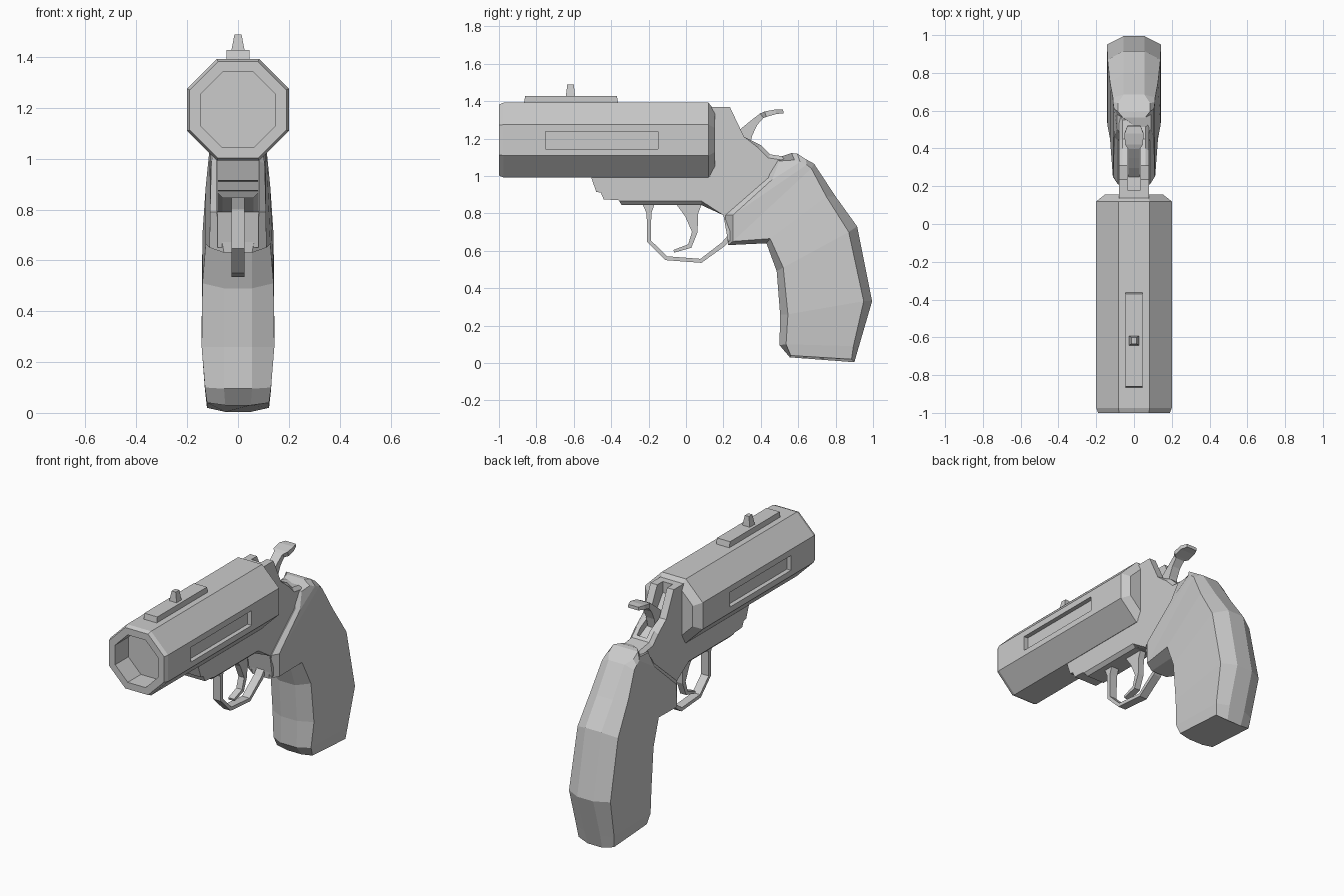
import bpy, bmesh, math
from mathutils import Vector


def finish(name, bm):
    bmesh.ops.recalc_face_normals(bm, faces=bm.faces)
    me = bpy.data.meshes.new(name)
    bm.to_mesh(me)
    bm.free()
    ob = bpy.data.objects.new(name, me)
    bpy.context.collection.objects.link(ob)
    return ob


def loft(name, rings):
    """Skin closed rings of equal point count and cap both ends."""
    bm = bmesh.new()
    vs = [[bm.verts.new(p) for p in r] for r in rings]
    n = len(vs[0])
    for a, b in zip(vs, vs[1:]):
        for i in range(n):
            j = (i + 1) % n
            bm.faces.new((a[i], a[j], b[j], b[i]))
    bm.faces.new(vs[0])
    bm.faces.new(vs[-1])
    return finish(name, bm)


def prism(name, profile, x0, x1):
    return loft(name, [[(x, y, z) for y, z in profile] for x in (x0, x1)])


def strip(name, path):
    """Rectangular bar along (y, z, thickness, half_width) points."""
    pts = [Vector((p[0], p[1])) for p in path]
    rings = []
    for i, (y, z, t, w) in enumerate(path):
        d = (pts[min(i + 1, len(pts) - 1)] - pts[max(i - 1, 0)]).normalized() * t / 2
        ny, nz = -d.y, d.x
        rings.append([(-w, y + ny, z + nz), (w, y + ny, z + nz),
                      (w, y - ny, z - nz), (-w, y - ny, z - nz)])
    return loft(name, rings)


def cut(ob, cutter):
    cutter.hide_render = True
    m = ob.modifiers.new("cut", 'BOOLEAN')
    m.operation, m.solver, m.object = 'DIFFERENCE', 'EXACT', cutter
    bpy.context.view_layer.objects.active = ob
    bpy.ops.object.modifier_apply(modifier=m.name)
    bpy.data.objects.remove(cutter)


def octagon(y, a):
    """Ring around the bore axis with apothem a."""
    r = a / math.cos(math.pi / 8)
    return [(r * math.cos(t), y, 1.192 + r * math.sin(t))
            for t in (math.pi / 8 + k * math.pi / 4 for k in range(8))]


# octagonal barrel with rear taper and shallow bore
barrel = loft("barrel", [octagon(y, a) for y, a in (
    (0.155, 0.155), (0.12, 0.2), (-0.975, 0.2), (-1.0, 0.19), (-1.0, 0.148), (-0.87, 0.148))])

# long recess on both barrel flanks
for s in (-1, 1):
    cut(barrel, prism("slot_cutter", [(-0.75, 1.145), (-0.15, 1.145), (-0.15, 1.237), (-0.75, 1.237)],
                      s * 0.172, s * 0.25))

# rail and front sight
prism("top_rail", [(-0.868, 1.38), (-0.86, 1.427), (-0.37, 1.427), (-0.36, 1.38)], -0.045, 0.045)
loft("front_sight", [[(x * w, y0, z), (-x * w, y0, z), (-x * w, y1, z), (x * w, y1, z)]
                     for x, w, z, y0, y1 in ((1, 0.027, 1.42, -0.643, -0.592), (1, 0.014, 1.488, -0.635, -0.6))])

# frame under and behind the barrel, lower edges chamfered
frame = prism("frame", [(-0.51, 1.0), (-0.48, 0.915), (-0.455, 0.91), (-0.44, 0.875), (-0.36, 0.87),
                        (-0.345, 0.845), (0.08, 0.845), (0.2, 0.79), (0.225, 0.65), (0.42, 0.68),
                        (0.6, 1.05), (0.55, 1.1), (0.45, 1.115), (0.4, 1.165), (0.31, 1.21),
                        (0.235, 1.368), (0.13, 1.368), (0.13, 1.0)], -0.08, 0.08)
bm = bmesh.new()
bm.from_mesh(frame.data)
edges = [e for e in bm.edges if abs(e.verts[0].co.x - e.verts[1].co.x) < 0.01
         and all((v.co.z < 0.86 and v.co.y < 0.21) or (v.co.y > 0.3 and v.co.z > 1.1) for v in e.verts)]
bmesh.ops.bevel(bm, geom=edges, offset=0.02, segments=1, affect='EDGES')
bmesh.ops.recalc_face_normals(bm, faces=bm.faces)
bm.to_mesh(frame.data)
bm.free()
cut(frame, prism("hammer_slot_cutter", [(0.18, 1.5), (0.18, 1.3), (0.26, 1.19), (0.42, 1.11), (0.6, 1.35)],
                 -0.034, 0.034))

# hammer with flared thumb spur
strip("hammer", [(0.27, 1.14, 0.13, 0.028), (0.325, 1.235, 0.07, 0.028), (0.365, 1.285, 0.04, 0.028),
                 (0.405, 1.322, 0.03, 0.03), (0.425, 1.33, 0.03, 0.048),
                 (0.48, 1.343, 0.025, 0.05), (0.52, 1.345, 0.02, 0.035)])

# grip: front outer, front inner, back inner, back outer (y, z), half width
sections = [
    ((0.555, 0.03), (0.56, 0.04), (0.885, 0.02), (0.9, 0.004), 0.05, 0.122),
    ((0.5, 0.095), (0.535, 0.1), (0.895, 0.09), (0.925, 0.09), 0.055, 0.13),
    ((0.503, 0.26), (0.545, 0.26), (0.95, 0.33), (0.995, 0.33), 0.055, 0.143),
    ((0.485, 0.49), (0.52, 0.51), (0.87, 0.70), (0.915, 0.73), 0.055, 0.14),
    ((0.43, 0.64), (0.45, 0.665), (0.75, 0.89), (0.80, 0.89), 0.055, 0.127),
    ((0.225, 0.63), (0.25, 0.65), (0.67, 1.04), (0.685, 1.065), 0.055, 0.112),
    ((0.21, 0.79), (0.25, 0.79), (0.645, 1.06), (0.64, 1.09), 0.085, 0.11),
    ((0.44, 0.99), (0.46, 0.98), (0.61, 1.075), (0.595, 1.12), 0.085, 0.105),
    ((0.48, 1.095), (0.5, 1.08), (0.58, 1.085), (0.565, 1.122), 0.06, 0.09),
]
loft("grip", [[(-c, *fo), (c, *fo), (w, *fi), (w, *bi), (c, *bo), (-c, *bo), (-w, *bi), (-w, *fi)]
              for fo, fi, bi, bo, c, w in sections])

# trigger guard and trigger
strip("trigger_guard", [(-0.2, 0.855, 0.07, 0.026), (-0.198, 0.8, 0.025, 0.026), (-0.197, 0.65, 0.022, 0.026),
                        (-0.105, 0.56, 0.022, 0.026), (0.08, 0.546, 0.022, 0.026),
                        (0.2, 0.635, 0.025, 0.026), (0.25, 0.69, 0.03, 0.026)])
strip("trigger", [(0.02, 0.855, 0.14, 0.02), (0.03, 0.79, 0.07, 0.02), (0.047, 0.70, 0.03, 0.02),
                  (0.02, 0.625, 0.025, 0.02), (-0.065, 0.597, 0.015, 0.02)])
